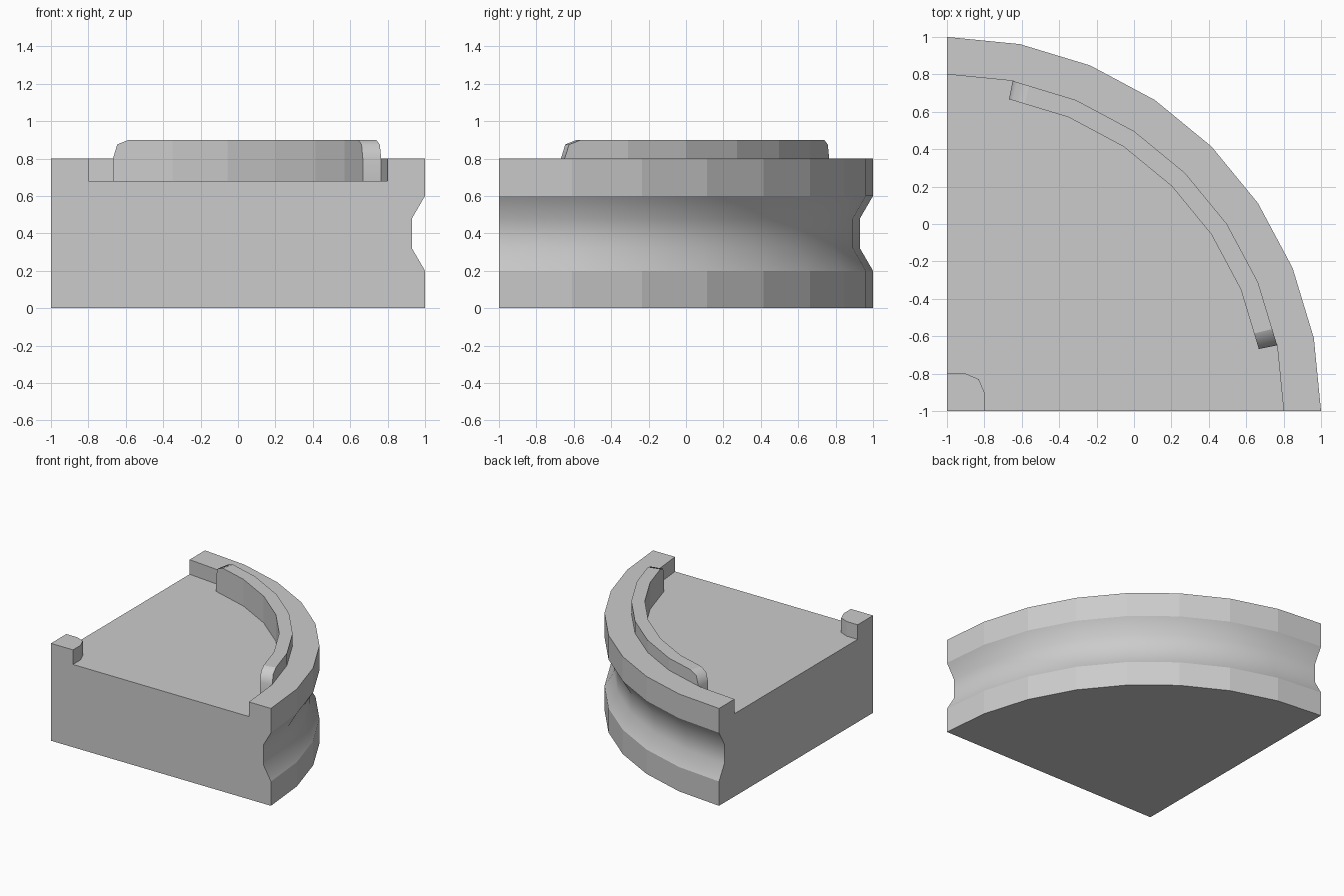
import bpy, bmesh, math
from mathutils import Vector

if "Cube" in bpy.data.objects:
    bpy.data.objects.remove(bpy.data.objects["Cube"])

SEG = 8                                  # facets around the quarter circle
FLOOR, TOP, RAIL_TOP = 0.68, 0.8, 0.9
R_OUT, R_WALL, R_RAIL = 2.0, 1.8, 1.7

bm = bmesh.new()


def P(r, i, z):
    """Point at radius r on facet corner i, measured from the square corner."""
    a = math.radians(90 * i / SEG)
    return Vector((-1 + r * math.cos(a), -1 + r * math.sin(a), z))


def face(pts, smooth=False):
    f = bm.faces.new([bm.verts.new(p) for p in pts])
    f.smooth = smooth


# Outer curved side with smooth groove, plus flat rim top
side = [(R_OUT, 0), (R_OUT, 0.2), (1.93, 0.32), (1.93, 0.48),
        (R_OUT, 0.6), (R_OUT, TOP), (R_WALL, TOP)]
for i in range(SEG):
    for k, ((r0, z0), (r1, z1)) in enumerate(zip(side, side[1:])):
        face([P(r0, i, z0), P(r0, i + 1, z0), P(r1, i + 1, z1), P(r1, i, z1)],
             smooth=k in (1, 2, 3))

# Two straight sides (the recess opens through both)
cut = [(0, 0)] + side + [(R_WALL, FLOOR), (0.2, FLOOR), (0.2, TOP), (0, TOP)]
for i in (0, SEG):
    face([P(r, i, z) for r, z in cut])

# Underside
face([P(0, 0, 0)] + [P(R_OUT, i, 0) for i in range(SEG + 1)])

# Corner post with a rounded inner edge
post = [(-0.8, -1), (-0.8, -0.9), (-0.83, -0.83), (-0.9, -0.8), (-1, -0.8)]
for (x0, y0), (x1, y1) in zip(post, post[1:]):
    face([(x0, y0, FLOOR), (x1, y1, FLOOR), (x1, y1, TOP), (x0, y0, TOP)])
face([(-1, -1, TOP)] + [(x, y, TOP) for x, y in post])

# Recess floor
first, last = 1, SEG - 1
face([P(R_WALL, 0, FLOOR), P(R_WALL, first, FLOOR)]
     + [P(R_RAIL, i, FLOOR) for i in range(first, last + 1)]
     + [P(R_WALL, last, FLOOR), P(R_WALL, SEG, FLOOR)]
     + [(x, y, FLOOR) for x, y in reversed(post)])

# Recess wall beyond each rail end
for i in (0, SEG - 1):
    face([P(R_WALL, i, FLOOR), P(R_WALL, i + 1, FLOOR),
          P(R_WALL, i + 1, TOP), P(R_WALL, i, TOP)])


# Curved rail: straight middle facets, rounded-off ends
def end_curve(r, i, j):
    a, b = P(r, i, 0), P(r, j, 0)
    return [a.lerp(b, t) + Vector((0, 0, z))
            for t, z in ((0, TOP), (0.07, 0.875), (0.26, RAIL_TOP))]


for i in range(first + 1, last - 1):
    for r, z in ((R_RAIL, FLOOR), (R_WALL, TOP)):
        face([P(r, i, z), P(r, i + 1, z), P(r, i + 1, RAIL_TOP), P(r, i, RAIL_TOP)])
    face([P(R_RAIL, i, RAIL_TOP), P(R_WALL, i, RAIL_TOP),
          P(R_WALL, i + 1, RAIL_TOP), P(R_RAIL, i + 1, RAIL_TOP)])

for i, j in ((first, first + 1), (last, last - 1)):
    inner, outer = end_curve(R_RAIL, i, j), end_curve(R_WALL, i, j)
    face([P(R_RAIL, i, FLOOR), P(R_RAIL, j, FLOOR), P(R_RAIL, j, RAIL_TOP)] + inner[::-1])
    face([P(R_WALL, j, TOP), P(R_WALL, j, RAIL_TOP)] + outer[::-1])
    face([inner[2], outer[2], P(R_WALL, j, RAIL_TOP), P(R_RAIL, j, RAIL_TOP)])
    ins = [P(R_RAIL, i, FLOOR)] + inner
    outs = [P(R_WALL, i, FLOOR)] + outer
    for k in range(3):
        face([ins[k], outs[k], outs[k + 1], ins[k + 1]], smooth=True)

# Weld into one closed block
bmesh.ops.remove_doubles(bm, verts=bm.verts, dist=1e-4)
bmesh.ops.recalc_face_normals(bm, faces=bm.faces)
mesh = bpy.data.meshes.new("quarter_round_block")
bm.to_mesh(mesh)
bm.free()
block = bpy.data.objects.new("quarter_round_block", mesh)
bpy.context.collection.objects.link(block)
